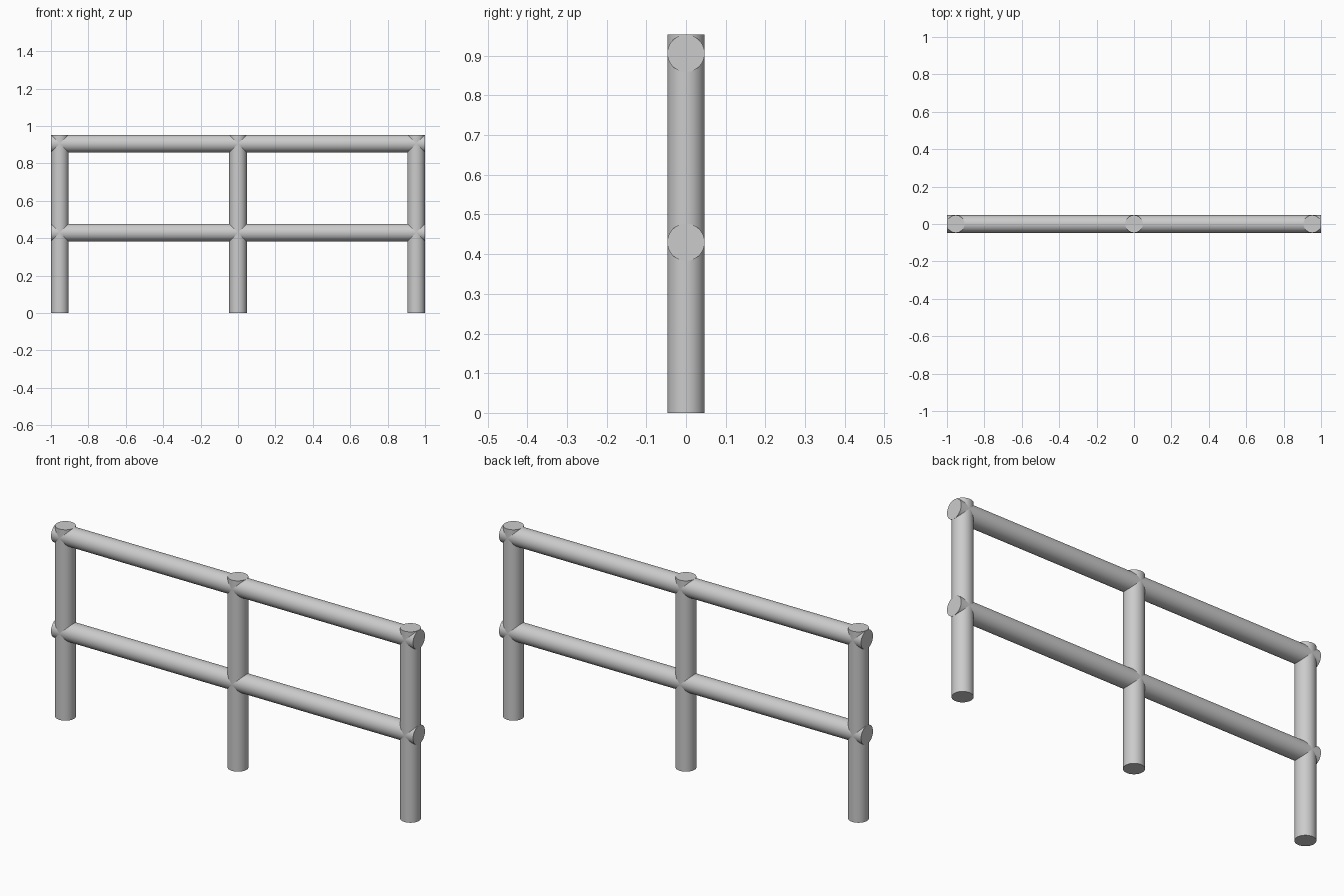
import bpy
import math

if "Cube" in bpy.data.objects:
    bpy.data.objects.remove(bpy.data.objects["Cube"])

R = 0.047          # pipe radius
HEIGHT = 0.953     # top of the posts
POST_X = 1 - R     # outer posts sit flush with the rail ends


def pipe(name, length, location, rotation=(0, 0, 0)):
    bpy.ops.mesh.primitive_cylinder_add(vertices=64, radius=R, depth=length,
                                        location=location, rotation=rotation)
    obj = bpy.context.object
    obj.name = name
    bpy.ops.object.shade_smooth_by_angle(angle=math.radians(30))
    return obj


# Upright posts
for side, x in (("left", -POST_X), ("middle", 0), ("right", POST_X)):
    pipe(f"{side}_post", HEIGHT, (x, 0, HEIGHT / 2))

# Horizontal rails
for level, z in (("lower", 0.43), ("upper", HEIGHT - R)):
    pipe(f"{level}_rail", 2.0, (0, 0, z), (0, math.pi / 2, 0))
